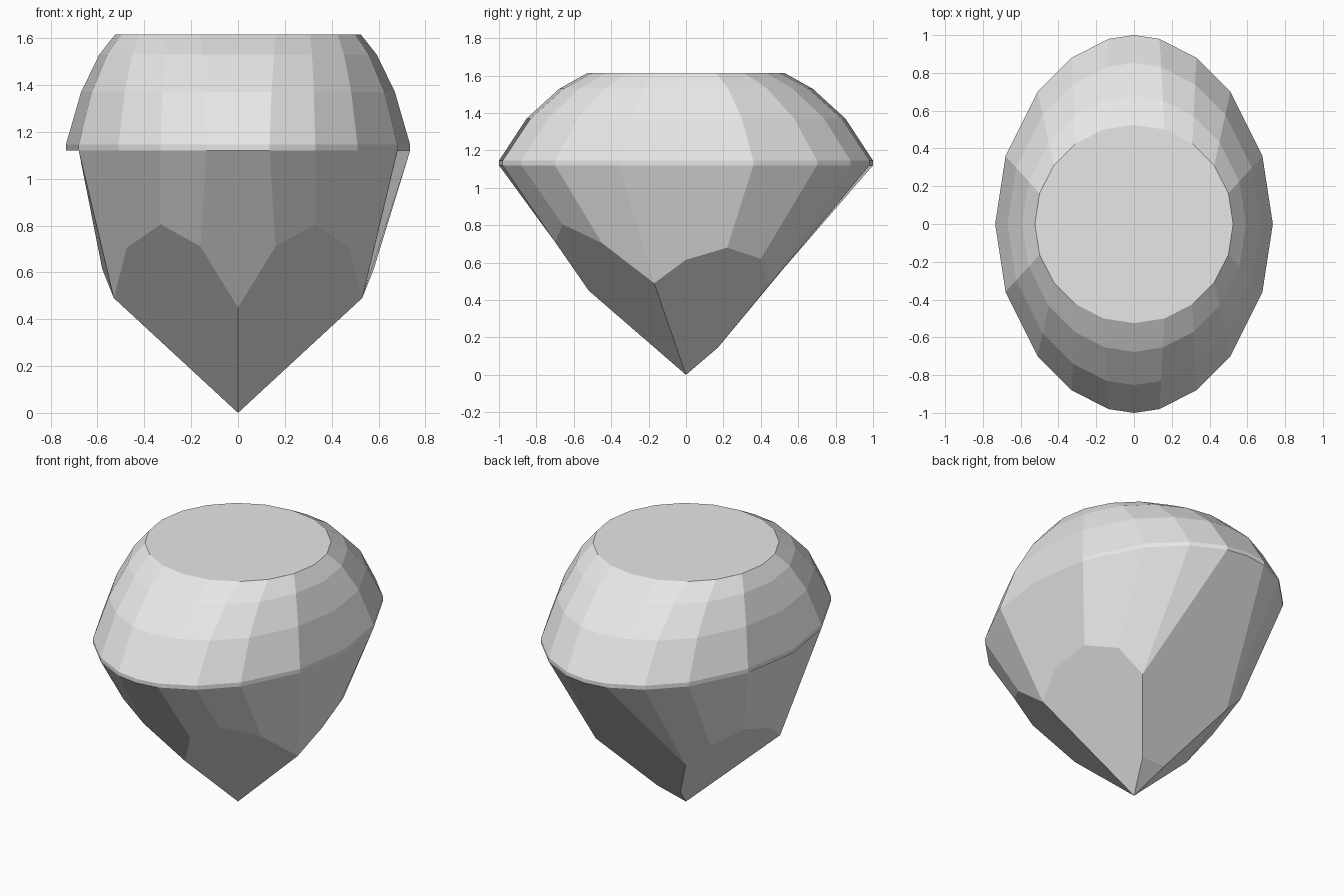
import bpy, bmesh

cube = bpy.data.objects.get("Cube")
if cube:
    bpy.data.objects.remove(cube, do_unlink=True)

mat = bpy.data.materials.new("pale_grey")
mat.use_nodes = True
grey = (0.8, 0.8, 0.8, 1)
mat.diffuse_color = grey
mat.node_tree.nodes["Principled BSDF"].inputs["Base Color"].default_value = grey

bm = bmesh.new()
cache = {}


def vert(p):
    key = tuple(round(c, 4) + 0.0 for c in p)
    if key not in cache:
        cache[key] = bm.verts.new(key)
    return cache[key]


def flip(p):
    return (-p[0], p[1], p[2])


def face(*pts):
    bm.faces.new([vert(p) for p in pts])


def pair(*pts):
    """One facet and its mirror image across x = 0."""
    face(*pts)
    face(*[flip(p) for p in reversed(pts)])


# Oval outline and table outline, one quarter each, front to side
oval = [(0, 1), (.135, .98), (.33, .88), (.51, .70), (.68, .36), (.735, 0)]
table = [(0, .525), (.162, .5), (.309, .425), (.425, .309), (.5, .162), (.525, 0)]


def full_ring(quarter, z):
    half = [(x, -y, z) for x, y in quarter] + [(x, y, z) for x, y in quarter[-2::-1]]
    return half + [flip(p) for p in half[-2:0:-1]]


def blend(t):
    return [(a + (c - a) * t, b + (d - b) * t) for (a, b), (c, d) in zip(table, oval)]


girdle = full_ring(oval, 1.12)
rings = [girdle, full_ring(oval, 1.145), full_ring(blend(.69), 1.37),
         full_ring(blend(.32), 1.53), full_ring(table, 1.615)]

# Girdle band and crown: broad facets straddle each axis, narrow ones between
for low, high in zip(rings, rings[1:]):
    for start in range(0, 20, 5):
        for first, last in ((-1, 1), (1, 2), (2, 3), (3, 4)):
            span = [(start + k) % 20 for k in range(first, last + 1)]
            face(*[low[k] for k in span], *[high[k] for k in reversed(span)])
face(*rings[-1])

# Pavilion corner points on the +x side
g = girdle
culet = (0, 0, 0)
front = (0, -.52, .45)
f1, f2, f3 = (.16, -.70, .71), (.33, -.66, .805), (.475, -.45, .705)
side = (.53, -.17, .49)
b1, b2, b3 = (.58, 0, .615), (.55, .22, .68), (.45, .40, .62)
back = (.31, .445, .48)
tip = (.08, .17, .145)

# Upper pavilion facets
face(flip(g[1]), g[0], g[1], f1, front, flip(f1))
pair(g[1], g[2], f2, f1)
pair(g[2], g[3], f3, f2)
pair(g[3], g[4], side, f3)
pair(g[4], g[5], g[6], b2, b1, side)
pair(g[6], g[7], b3, b2)
pair(g[7], g[8], back, b3)
pair(g[8], g[9], back)
face(g[9], g[10], flip(g[9]), flip(back), flip(tip), tip, back)

# Lower lobed facets meeting at the culet
pair(front, f1, f2, f3, side, culet)
pair(side, b1, b2, b3, back, tip, culet)
face(culet, tip, flip(tip))

bmesh.ops.recalc_face_normals(bm, faces=bm.faces)
mesh = bpy.data.meshes.new("oval_gem")
bm.to_mesh(mesh)
bm.free()
mesh.materials.append(mat)
gem = bpy.data.objects.new("oval_gem", mesh)
bpy.context.collection.objects.link(gem)
